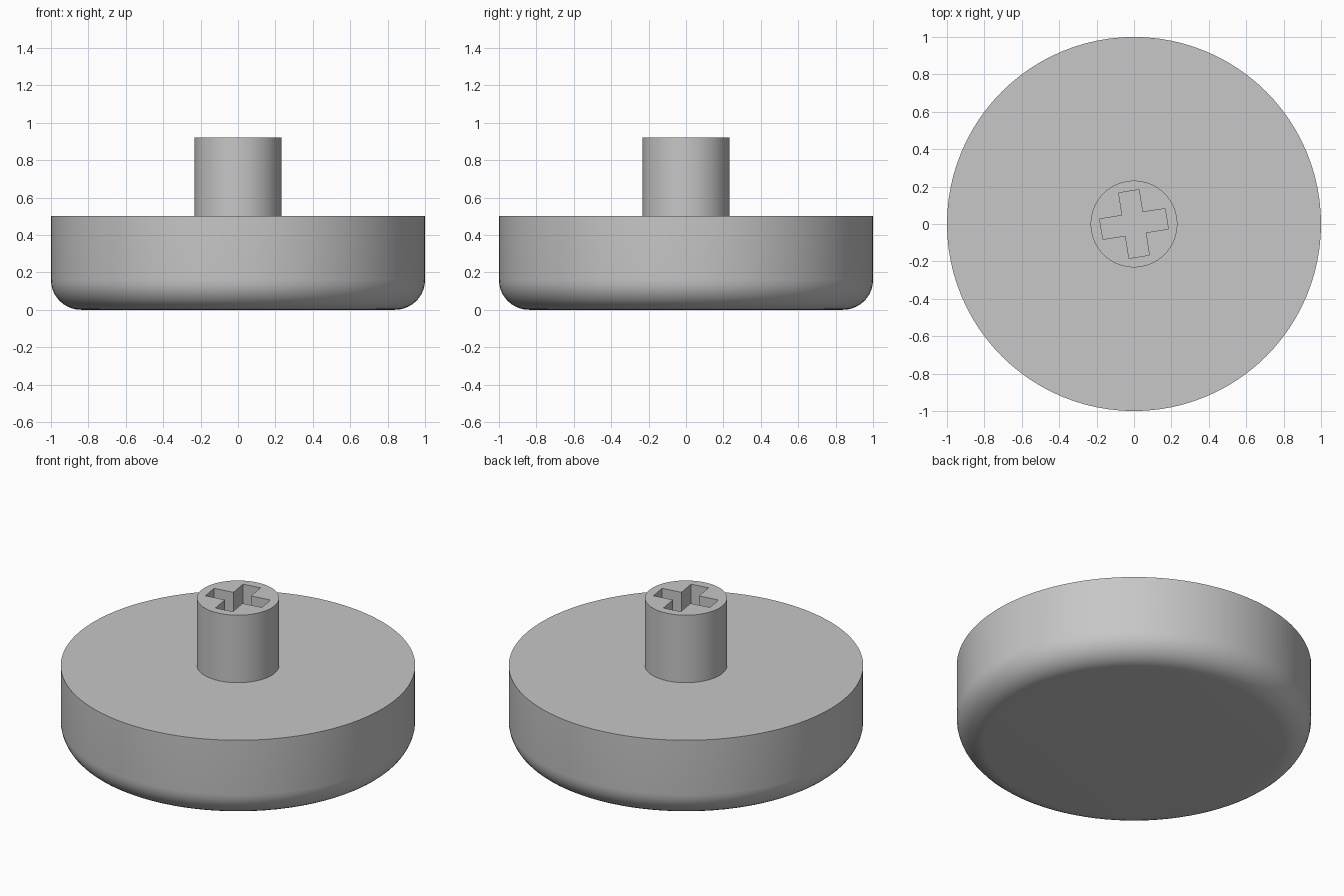
import bpy
import bmesh
from math import radians, sin, cos, pi
from mathutils import Matrix

default = bpy.data.objects.get("Cube")
if default:
    bpy.data.objects.remove(default, do_unlink=True)

BASE_TOP = 0.5
STEM_TOP = 0.92
FILLET = 0.16

grey = bpy.data.materials.new("plain grey")
grey.use_nodes = True
grey.diffuse_color = (0.57, 0.57, 0.57, 1)
grey.node_tree.nodes["Principled BSDF"].inputs["Base Color"].default_value = grey.diffuse_color


def make_object(name, bm):
    bmesh.ops.recalc_face_normals(bm, faces=bm.faces)
    mesh = bpy.data.meshes.new(name)
    bm.to_mesh(mesh)
    bm.free()
    mesh.materials.append(grey)
    obj = bpy.data.objects.new(name, mesh)
    bpy.context.collection.objects.link(obj)
    return obj


def lathe(name, profile, sides=96):
    """Stack rings of (radius, height) and cap both ends."""
    bm = bmesh.new()
    angles = [2 * pi * i / sides for i in range(sides)]
    rings = [[bm.verts.new((r * cos(a), r * sin(a), z)) for a in angles]
             for r, z in profile]
    for low, high in zip(rings, rings[1:]):
        for i in range(sides):
            j = (i + 1) % sides
            bm.faces.new((low[i], low[j], high[j], high[i]))
    bm.faces.new(rings[0][::-1])
    bm.faces.new(rings[-1])
    return make_object(name, bm)


def activate(obj):
    bpy.ops.object.select_all(action="DESELECT")
    obj.select_set(True)
    bpy.context.view_layer.objects.active = obj


# Round base with a rounded lower rim
steps = 10
rim = [(1 - FILLET + FILLET * sin(t), FILLET - FILLET * cos(t))
       for t in (pi / 2 * i / steps for i in range(steps + 1))]
base = lathe("base", rim + [(1, BASE_TOP)])

# Stem rooted in the base
stem = lathe("stem", [(0.232, BASE_TOP - 0.05), (0.232, STEM_TOP)], 64)

# Cross-shaped socket, turned slightly, sunk into the stem
reach, half = 0.177, 0.055
bm = bmesh.new()
outline = []
for quarter in range(4):
    turn = Matrix.Rotation(radians(9 + 90 * quarter), 3, "Z")
    for x, y in ((reach, -half), (reach, half), (half, half)):
        co = turn @ Matrix.Translation((x, y, 0)).translation
        co.z = BASE_TOP + 0.02
        outline.append(bm.verts.new(co))
floor = bm.faces.new(outline)
grown = bmesh.ops.extrude_face_region(bm, geom=[floor], use_keep_orig=True)
for v in grown["geom"]:
    if isinstance(v, bmesh.types.BMVert):
        v.co.z = STEM_TOP + 0.1
cutter = make_object("socket_cutter", bm)
cutter.hide_render = True

cut = stem.modifiers.new("socket", "BOOLEAN")
cut.operation = "DIFFERENCE"
cut.solver = "EXACT"
cut.object = cutter
activate(stem)
bpy.ops.object.modifier_apply(modifier=cut.name)
bpy.data.objects.remove(cutter, do_unlink=True)

for obj in (base, stem):
    activate(obj)
    bpy.ops.object.shade_smooth_by_angle(angle=radians(30))
